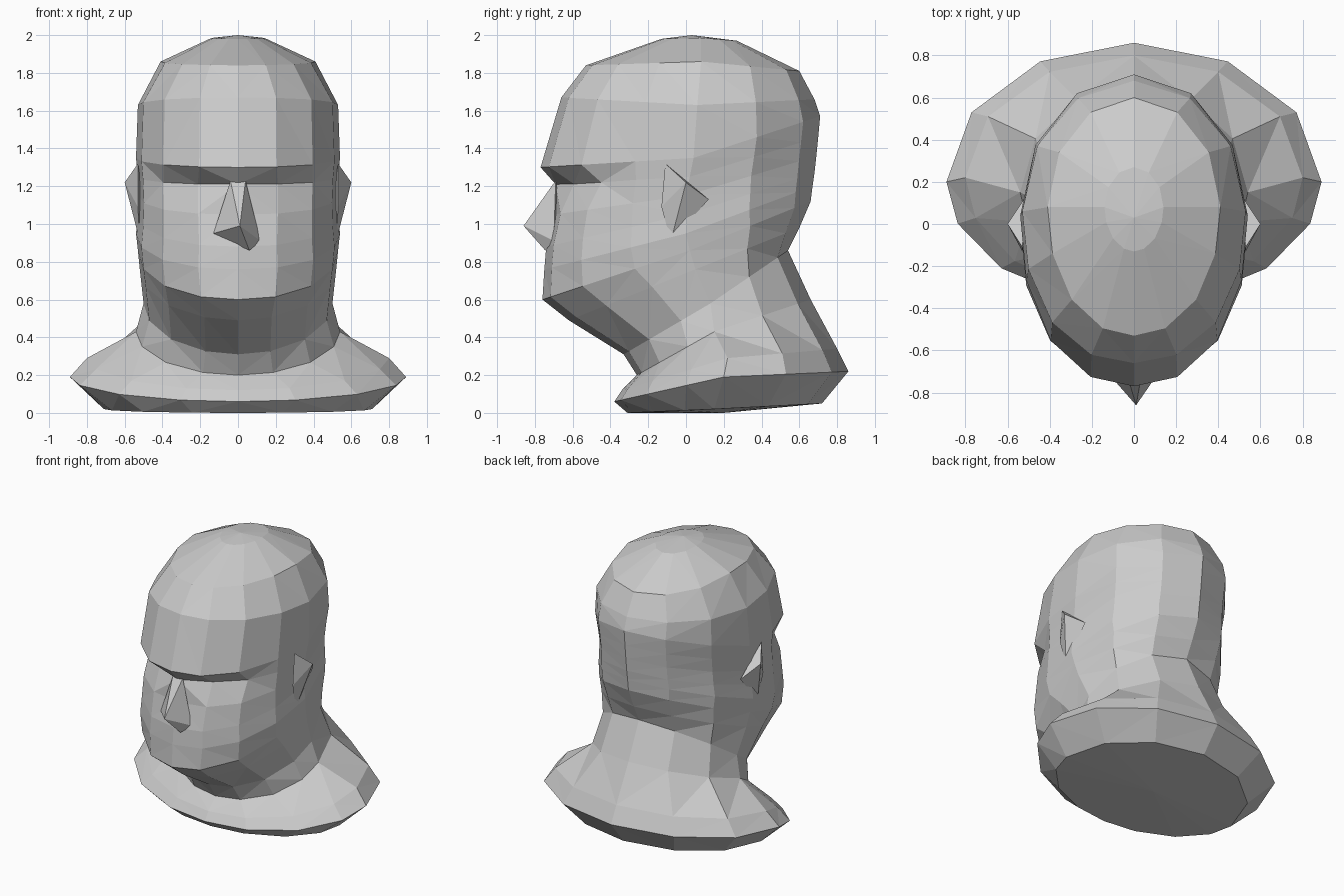
import bpy, bmesh
from math import sin, cos, radians

if "Cube" in bpy.data.objects:
    bpy.data.objects.remove(bpy.data.objects["Cube"])

# Tilted rings, bottom to top:
# front y, front z | side x, y, z | back y, z | roundness of the front half
RINGS = [
    (-.31, .00, .71, .15, .02, .72, .05, 1.0),   # base edge
    (-.38, .06, .89, .20, .19, .86, .22, 1.0),   # shoulder rim
    (-.34, .12, .80, .22, .29, .80, .34, 1.0),   # shoulder top
    (-.26, .20, .54, .15, .43, .66, .60, 1.0),   # neck base
    (-.33, .31, .50, .13, .58, .54, .86, 1.0),   # throat
    (-.62, .49, .52, .05, .76, .60, .98, 1.0),   # under the chin
    (-.76, .60, .53, .02, .86, .66, 1.12, .92),  # chin
    (-.75, .76, .54, .00, .95, .67, 1.20, .88),  # mouth
    (-.74, .88, .53, .00, 1.05, .68, 1.27, .88), # under the nose
    (-.70, 1.05, .525, .00, 1.15, .69, 1.36, .85), # cheekbones
    (-.69, 1.21, .53, .02, 1.25, .70, 1.46, .85),  # eyes
    (-.77, 1.30, .54, .04, 1.35, .71, 1.57, .90),  # brow
    (-.66, 1.67, .53, .06, 1.63, .68, 1.66, .90),  # forehead
    (-.53, 1.84, .41, .08, 1.86, .60, 1.81, .95),  # crown edge
    (-.13, 1.98, .14, .08, 1.985, .27, 1.97, 1.0), # crown
]
EYE_RING = 10
HALF = [0, 20, 45, 70, 90, 120, 150, 180]
ANGLES = HALF + [-a for a in HALF[-2:0:-1]]


def finish(bm, name):
    bmesh.ops.recalc_face_normals(bm, faces=bm.faces)
    mesh = bpy.data.meshes.new(name)
    bm.to_mesh(mesh)
    bm.free()
    obj = bpy.data.objects.new(name, mesh)
    bpy.context.collection.objects.link(obj)
    return obj


def ring_point(row, angle):
    fy, fz, sx, sy, sz, by, bz, p = row
    a = abs(angle)
    y, z = (fy, fz) if a < 90 else (by, bz)
    p = p if a < 90 else 1.0
    c = abs(cos(radians(a))) ** p
    s = sin(radians(a)) ** p
    return [sx * s * (1 if angle >= 0 else -1), sy + (y - sy) * c, sz + (z - sz) * c]


def hull(name, points, side=1):
    bm = bmesh.new()
    for x, y, z in points:
        bm.verts.new((x * side, y, z))
    bmesh.ops.convex_hull(bm, input=bm.verts)
    return finish(bm, name)


# Head, neck and shoulders as one faceted skin
bm = bmesh.new()
loops = []
for i, row in enumerate(RINGS):
    loop = []
    for a in ANGLES:
        co = ring_point(row, a)
        if i == EYE_RING and abs(a) in (20, 45):   # sunken eye sockets
            co[1] += .06
        loop.append(bm.verts.new(co))
    loops.append(loop)
n = len(ANGLES)
for low, high in zip(loops, loops[1:]):
    for j in range(n):
        k = (j + 1) % n
        bm.faces.new((low[j], low[k], high[k], high[j]))
for loop, centre in ((loops[0], (0, .2, 0)), (loops[-1], (0, .03, 2))):
    tip = bm.verts.new(centre)
    for j in range(n):
        bm.faces.new((loop[j], loop[(j + 1) % n], tip))
bmesh.ops.triangulate(bm, faces=bm.faces, quad_method='SHORT_EDGE')
finish(bm, "head_and_shoulders")

# Nose wedge
hull("nose", [(-.04, -.69, 1.23), (.04, -.69, 1.23), (.01, -.86, .99),
              (-.13, -.70, .95), (.12, -.70, .91), (.06, -.745, .86), (0, -.65, 1.0)])

# Ears
EAR = [(.53, -.11, 1.32), (.60, 0, 1.22), (.52, -.08, .91),
       (.52, .12, 1.13), (.53, -.13, 1.09), (.50, 0, 1.15)]
for name, side in (("ear_right", 1), ("ear_left", -1)):
    hull(name, EAR, side)
